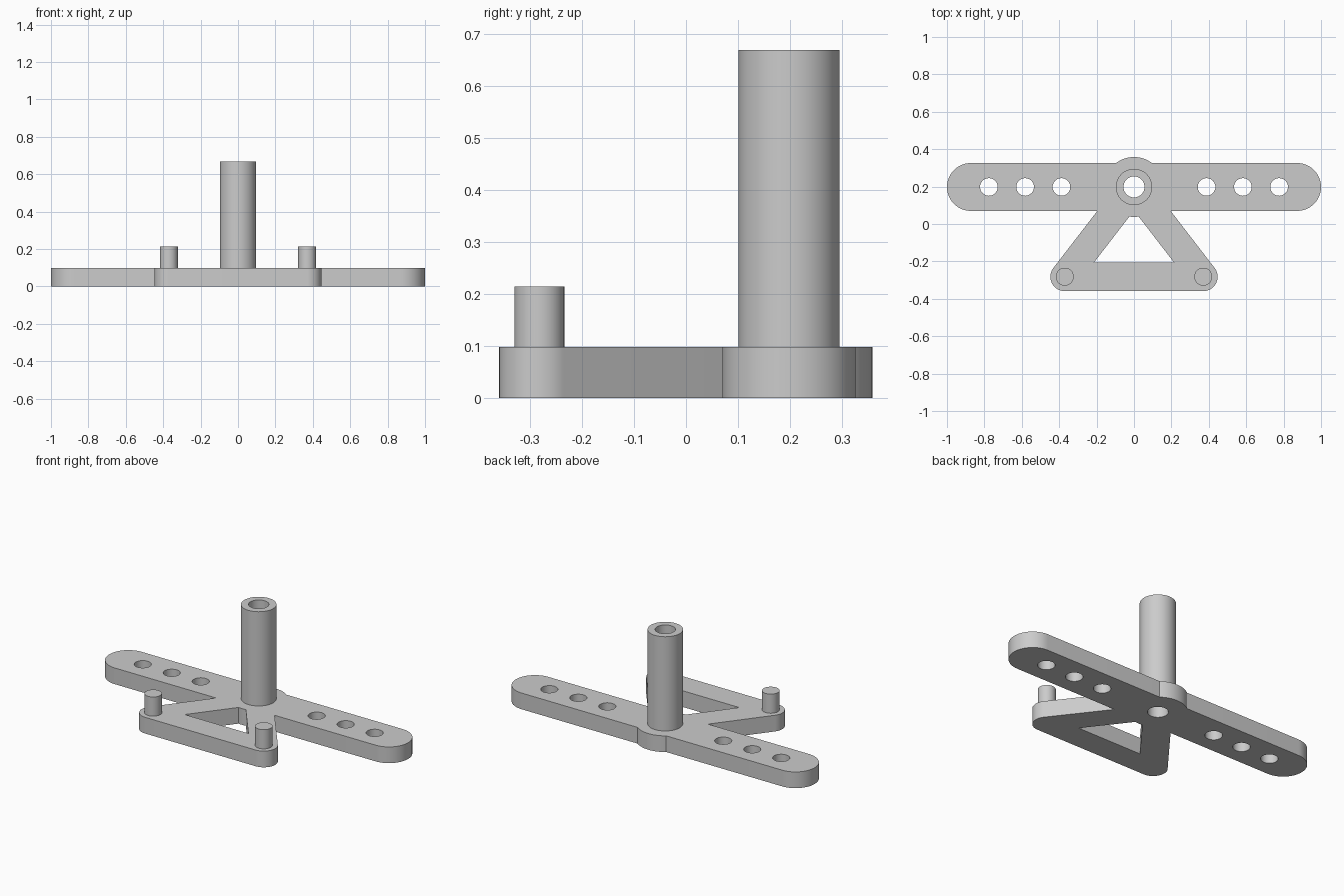
import bpy, bmesh
from math import sin, cos, pi, atan2
from mathutils import Vector

if "Cube" in bpy.data.objects:
    bpy.data.objects.remove(bpy.data.objects["Cube"])

SEG = 64
PLATE_TOP, POST_TOP, PIN_TOP = 0.098, 0.668, 0.214
HUB = Vector((0, 0.198))
PINS = {"left": Vector((0.37, -0.282)), "right": Vector((-0.37, -0.282))}
BORE = 0.056

grey = bpy.data.materials.new("plain grey")
grey.use_nodes = True
colour = (0.6, 0.6, 0.6, 1)
grey.diffuse_color = colour
grey.node_tree.nodes["Principled BSDF"].inputs["Base Color"].default_value = colour


def add_object(name, bm):
    bmesh.ops.recalc_face_normals(bm, faces=bm.faces)
    mesh = bpy.data.meshes.new(name)
    bm.to_mesh(mesh)
    bm.free()
    mesh.materials.append(grey)
    obj = bpy.data.objects.new(name, mesh)
    bpy.context.collection.objects.link(obj)
    return obj


def arc(centre, radius, start, sweep, steps):
    return [centre + radius * Vector((cos(start + sweep * i / steps), sin(start + sweep * i / steps)))
            for i in range(steps + 1)]


def disc(centre, radius):
    return arc(centre, radius, 0, 2 * pi, SEG)[:-1]


def capsule(a, b, radius):
    d = b - a
    angle = atan2(d.y, d.x)
    return (arc(b, radius, angle - pi / 2, pi, SEG // 2)
            + arc(a, radius, angle + pi / 2, pi, SEG // 2))


def prism(name, outline, z0, z1):
    bm = bmesh.new()
    face = bm.faces.new([bm.verts.new((p.x, p.y, z0)) for p in outline])
    result = bmesh.ops.extrude_face_region(bm, geom=[face], use_keep_orig=True)
    top = [g for g in result["geom"] if isinstance(g, bmesh.types.BMVert)]
    bmesh.ops.translate(bm, verts=top, vec=(0, 0, z1 - z0))
    return add_object(name, bm)


def lathe(name, centre, profile):
    bm = bmesh.new()
    verts = [bm.verts.new((r, 0, z)) for r, z in profile]
    edges = [bm.edges.new(pair) for pair in zip(verts, verts[1:])]
    bmesh.ops.spin(bm, geom=verts + edges, cent=(0, 0, 0), axis=(0, 0, 1),
                   angle=2 * pi, steps=SEG)
    bmesh.ops.remove_doubles(bm, verts=bm.verts, dist=1e-5)
    bmesh.ops.translate(bm, verts=bm.verts, vec=(centre.x, centre.y, 0))
    return add_object(name, bm)


def select_only(obj):
    bpy.ops.object.select_all(action='DESELECT')
    obj.select_set(True)
    bpy.context.view_layer.objects.active = obj


def combine(target, tool, operation):
    tool.hide_render = True
    select_only(target)
    mod = target.modifiers.new("combine", 'BOOLEAN')
    mod.operation, mod.solver, mod.object = operation, 'EXACT', tool
    bpy.ops.object.modifier_apply(modifier=mod.name)
    bpy.data.objects.remove(tool)


# Flat plate: long bar, hub and triangular frame fused together
end = Vector((0.872, 0))
plate = prism("base_plate", capsule(HUB - end, HUB + end, 0.128), 0, PLATE_TOP)
frame = [("hub", disc(HUB, 0.16)),
         ("cross_strut", capsule(PINS["right"], PINS["left"], 0.077))]
frame += [(side + "_strut", capsule(pin, HUB, 0.077)) for side, pin in PINS.items()]
for name, outline in frame:
    combine(plate, prism(name, outline, 0, PLATE_TOP), 'UNION')

# Centre bore and three holes in each arm
holes = [(HUB, BORE)]
holes += [(HUB + Vector((s * x, 0)), 0.047) for s in (-1, 1) for x in (0.388, 0.582, 0.776)]
for centre, radius in holes:
    combine(plate, prism("hole_cutter", disc(centre, radius), -0.1, 0.2), 'DIFFERENCE')

# Hollow post on the hub, and solid pins on the frame corners
parts = [plate, lathe("post", HUB, [(BORE, PLATE_TOP), (BORE, POST_TOP),
                                    (0.097, POST_TOP), (0.097, PLATE_TOP)])]
for side, pin in PINS.items():
    parts.append(lathe(side + "_pin", pin, [(0.048, PLATE_TOP), (0.048, PIN_TOP), (0, PIN_TOP)]))

for part in parts:
    select_only(part)
    bpy.ops.object.shade_smooth_by_angle()
